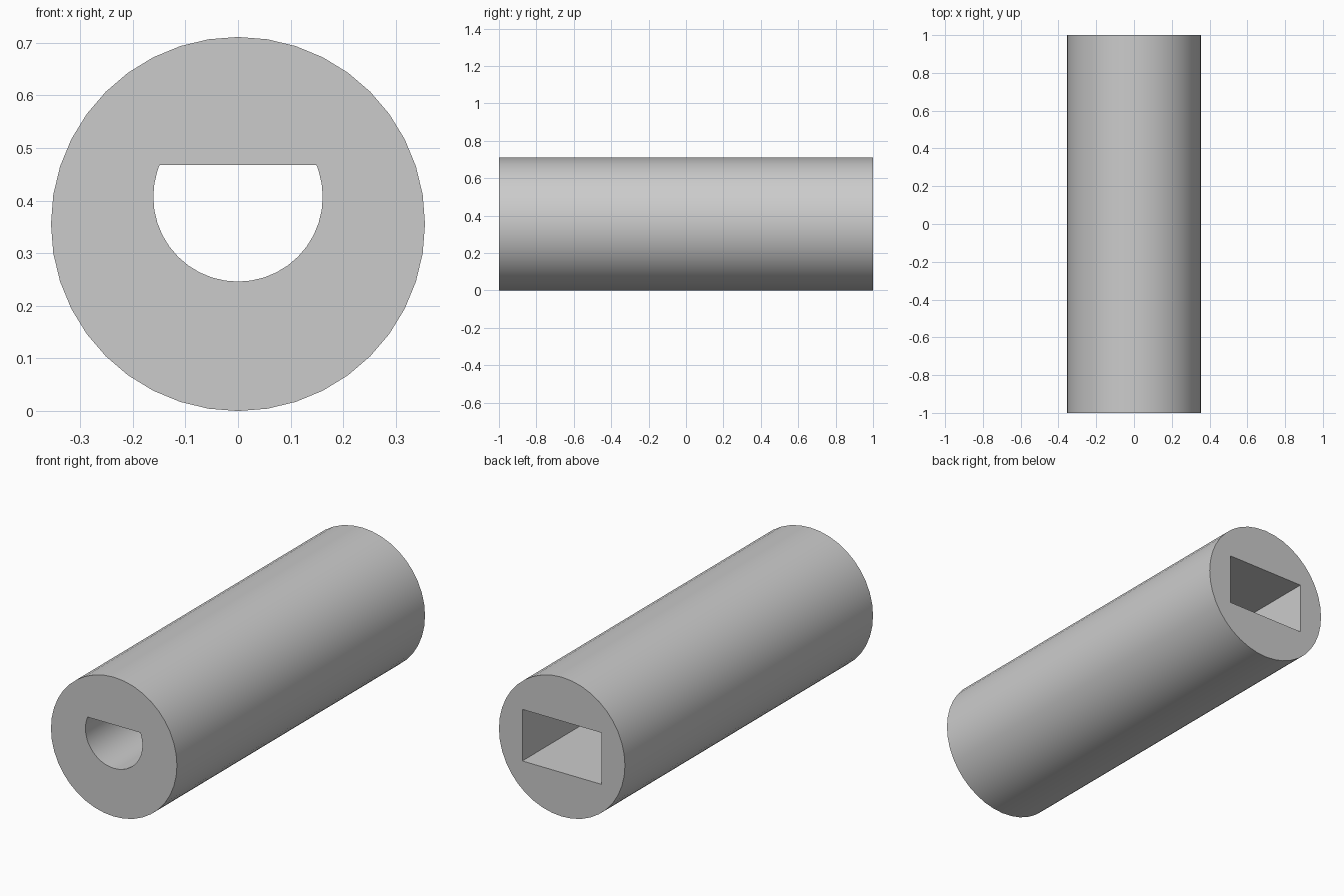
import bpy
import bmesh
from math import sin, cos, pi, asin, sqrt

cube = bpy.data.objects.get("Cube")
if cube:
    bpy.data.objects.remove(cube, do_unlink=True)

RADIUS = 0.3555
SIDES = 40

grey = bpy.data.materials.new("plain grey")
grey.use_nodes = True
grey.diffuse_color = (0.6, 0.6, 0.6, 1)
grey.node_tree.nodes["Principled BSDF"].inputs["Base Color"].default_value = (0.6, 0.6, 0.6, 1)


def prism(name, profile, y0, y1):
    """Extrude an (x, z) outline along y from y0 to y1."""
    bm = bmesh.new()
    face = bm.faces.new([bm.verts.new((x, y0, z)) for x, z in profile])
    ext = bmesh.ops.extrude_face_region(bm, geom=[face])
    moved = [g for g in ext["geom"] if isinstance(g, bmesh.types.BMVert)]
    bmesh.ops.translate(bm, verts=moved, vec=(0, y1 - y0, 0))
    bmesh.ops.recalc_face_normals(bm, faces=bm.faces)
    mesh = bpy.data.meshes.new(name)
    bm.to_mesh(mesh)
    bm.free()
    mesh.materials.append(grey)
    obj = bpy.data.objects.new(name, mesh)
    bpy.context.collection.objects.link(obj)
    return obj


def arc(r, zc, angles):
    return [(r * sin(a), zc - r * cos(a)) for a in angles]


# Round body
step = 2 * pi / SIDES
body = prism("coupling_body", arc(RADIUS, RADIUS, [i * step for i in range(SIDES)]), -1, 1)

# D-shaped bore from the front
bore_r, bore_z, flat_z = 0.161, 0.407, 0.468
n = int((pi / 2 + asin((flat_z - bore_z) / bore_r)) / step)
half = sqrt(bore_r ** 2 - (flat_z - bore_z) ** 2)
d_profile = [(-half, flat_z)] + arc(bore_r, bore_z, [i * step for i in range(-n, n + 1)]) + [(half, flat_z)]
d_bore = prism("d_bore_cutter", d_profile, -1.1, 0.05)

# Rectangular socket from the back
w, h = 0.2235, 0.1315
box = [(-w, RADIUS - h), (w, RADIUS - h), (w, RADIUS + h), (-w, RADIUS + h)]
socket = prism("socket_cutter", box, 0, 1.1)

# Cut both openings, then drop the cutters
bpy.context.view_layer.objects.active = body
for cutter in (socket, d_bore):
    cutter.hide_render = True
    mod = body.modifiers.new(cutter.name, "BOOLEAN")
    mod.operation = "DIFFERENCE"
    mod.solver = "EXACT"
    mod.object = cutter
    bpy.ops.object.modifier_apply(modifier=mod.name)
    bpy.data.objects.remove(cutter, do_unlink=True)

# Smooth the round walls, keep the rims sharp
bpy.ops.object.select_all(action="DESELECT")
body.select_set(True)
bpy.ops.object.shade_smooth_by_angle(angle=pi / 6)
